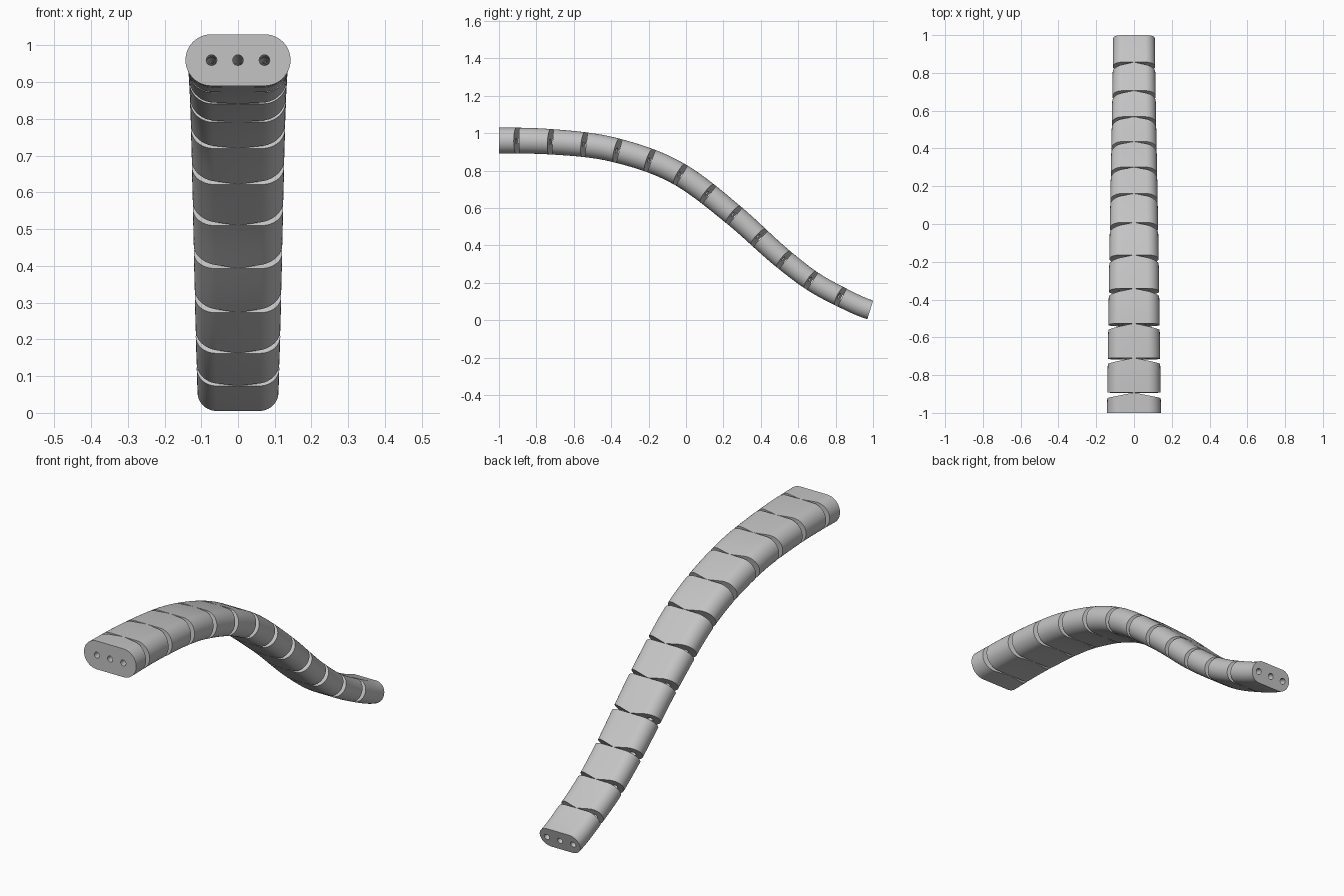
import bpy, bmesh, math
from mathutils import Vector

cube = bpy.data.objects.get("Cube")
if cube:
    bpy.data.objects.remove(cube, do_unlink=True)

grey = bpy.data.materials.new("light grey")
grey.use_nodes = True
grey.diffuse_color = (0.55, 0.55, 0.55, 1)
grey.node_tree.nodes["Principled BSDF"].inputs["Base Color"].default_value = (0.55, 0.55, 0.55, 1)

# Spine of the arm as (y, z) knots, with smooth slopes
KNOTS = [(-1, .96), (-.727, .954), (-.366, .906), (-.03, .777), (.26, .558),
         (.527, .321), (.67, .212), (.826, .125), (.985, .055)]
SLOPES = [0.0]
for a, b, c in zip(KNOTS, KNOTS[1:], KNOTS[2:]):
    h0, h1 = b[0] - a[0], c[0] - b[0]
    d0, d1 = (b[1] - a[1]) / h0, (c[1] - b[1]) / h1
    SLOPES.append((d0 * h1 + d1 * h0) / (h0 + h1))
SLOPES.append(-0.3)


def height(y):
    i = max(k for k in range(len(KNOTS) - 1) if k == 0 or KNOTS[k][0] <= y)
    (y0, z0), (y1, z1) = KNOTS[i], KNOTS[i + 1]
    h = y1 - y0
    t = (y - y0) / h
    return ((1 + 2 * t) * (1 - t) ** 2 * z0 + t * (1 - t) ** 2 * h * SLOPES[i]
            + t * t * (3 - 2 * t) * z1 + t * t * (t - 1) * h * SLOPES[i + 1])


# Spine sampled by distance travelled
STEPS = 800
spine = [Vector((0, y, height(y))) for y in
         (-1 + 1.985 * i / STEPS for i in range(STEPS + 1))]
travel = [0.0]
for a, b in zip(spine, spine[1:]):
    travel.append(travel[-1] + (b - a).length)
LENGTH = travel[-1]


def bend(co):
    """Move a point of the straight arm (x, distance, up) onto the spine."""
    s = min(max(co.y, 0), LENGTH)
    lo, hi = 0, STEPS
    while hi - lo > 1:
        mid = (lo + hi) // 2
        lo, hi = (mid, hi) if travel[mid] <= s else (lo, mid)
    t = (s - travel[lo]) / (travel[hi] - travel[lo])
    point = spine[lo].lerp(spine[hi], t)
    tangent = (spine[min(hi + 2, STEPS)] - spine[max(lo - 2, 0)]).normalized()
    up = Vector((0, -tangent.z, tangent.y))
    return point + Vector((co.x, 0, 0)) + up * co.z


GAP = 0.028          # width of the joint slot at the outer edge
HOLE = 0.0145        # tendon hole radius
HOLE_X = 0.072       # side tendon hole offset


def arc(cx, r, start, end, n):
    angles = [math.radians(start + (end - start) * i / n) for i in range(n + 1)]
    return [(cx + r * math.cos(a), r * math.sin(a)) for a in angles]


def half_width(s):
    return 0.143 - 0.033 * s / LENGTH


def loops(s):
    """Half of the rounded section around the centre hole, and the side hole."""
    r = 0.07 - 0.018 * s / LENGTH
    outer = [(0, r)] + arc(half_width(s) - r, r, 90, -90, 24) + [(0, -r)]
    return outer + arc(0, HOLE, -90, 90, 10), arc(HOLE_X, HOLE, 0, 360, 20)[:-1]


def make_segment(name, s0, s1, gap):
    bm = bmesh.new()
    rings = 7
    for side in (1, -1):
        grid = []
        for k in range(rings):
            t = k / (rings - 1)
            s = s0 + (s1 - s0) * t
            grid.append([[bm.verts.new((side * x, s - t * gap * x / half_width(s), z))
                          for x, z in loop] for loop in loops(s)])
        # Outer skin and hole walls, leaving the middle plane open
        for a, b in zip(grid, grid[1:]):
            for la, lb in zip(a, b):
                for i in range(len(la)):
                    j = (i + 1) % len(la)
                    if abs(la[i].co.x) + abs(la[j].co.x) > 1e-5:
                        bm.faces.new((la[i], la[j], lb[j], lb[i]))
        # End faces with holes
        for ring in (grid[0], grid[-1]):
            edges = []
            for loop in ring:
                for i in range(len(loop)):
                    pair = (loop[i], loop[(i + 1) % len(loop)])
                    edges.append(bm.edges.get(pair) or bm.edges.new(pair))
            bmesh.ops.triangle_fill(bm, use_beauty=True, edges=edges, normal=(0, 1, 0))
    bmesh.ops.remove_doubles(bm, verts=bm.verts, dist=1e-5)
    bmesh.ops.recalc_face_normals(bm, faces=bm.faces)
    for v in bm.verts:
        v.co = bend(v.co)
    mesh = bpy.data.meshes.new(name)
    bm.to_mesh(mesh)
    bm.free()
    mesh.materials.append(grey)
    obj = bpy.data.objects.new(name, mesh)
    bpy.context.collection.objects.link(obj)
    bpy.ops.object.select_all(action='DESELECT')
    obj.select_set(True)
    bpy.context.view_layer.objects.active = obj
    bpy.ops.object.shade_smooth_by_angle(angle=math.radians(30))


# Chain of segments, each rear face wedge-shaped so the joint can flex sideways
joints = [0] + [0.107 + 0.18 * i for i in range(12)] + [LENGTH]
for n, (s0, s1) in enumerate(zip(joints, joints[1:])):
    last = n == len(joints) - 2
    make_segment("tip_segment" if last else "base_segment" if n == 0 else f"arm_segment_{n:02d}",
                 s0, s1, 0 if last else GAP)
